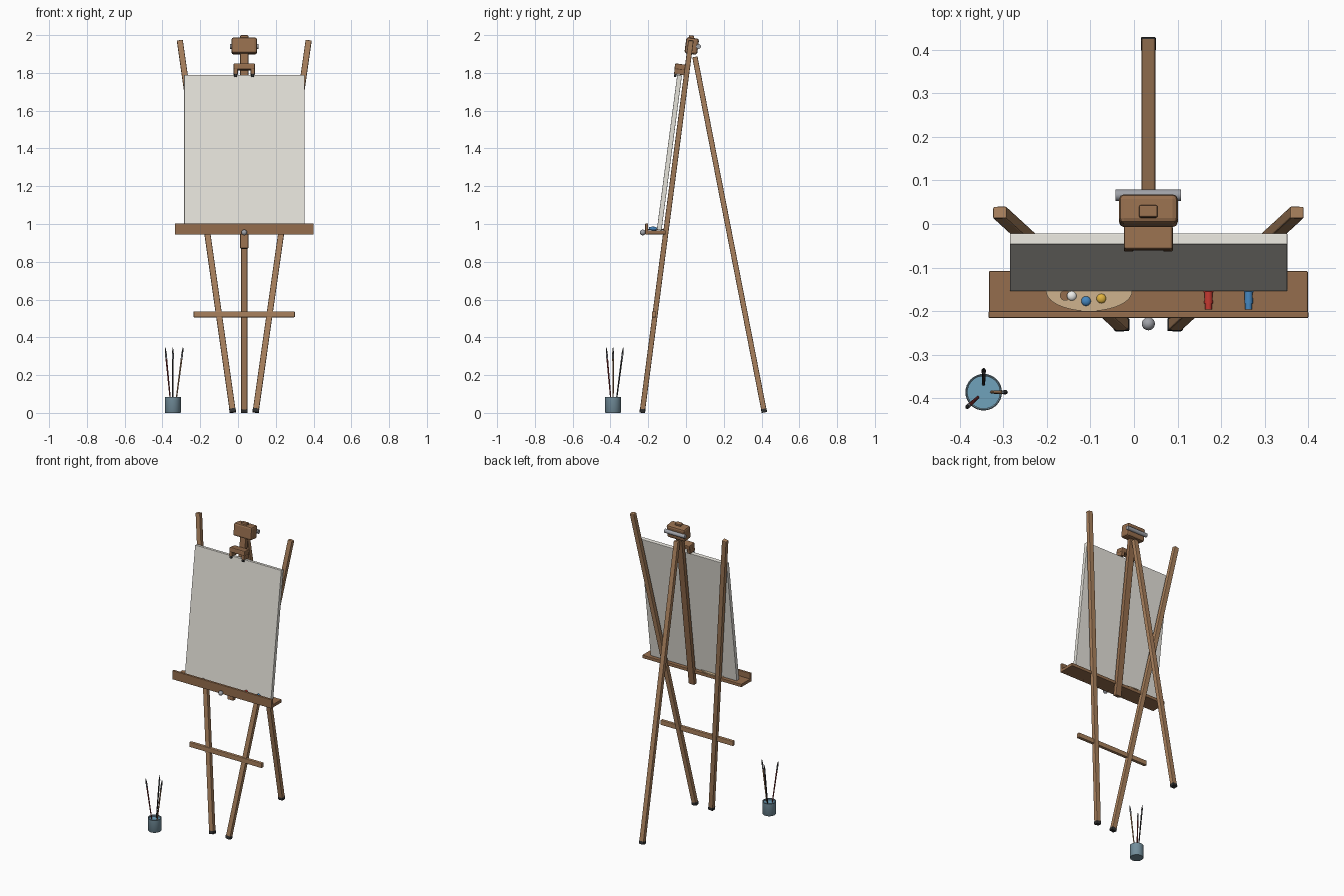
import bpy, math
from mathutils import Vector, Matrix

if "Cube" in bpy.data.objects:
    bpy.data.objects.remove(bpy.data.objects["Cube"])

CX = 0.033                      # centre line of the easel


def mat(name, *rgb):
    m = bpy.data.materials.new(name)
    m.diffuse_color = (*rgb, 1)
    m.use_nodes = True
    m.node_tree.nodes["Principled BSDF"].inputs["Base Color"].default_value = m.diffuse_color
    return m


WOOD = mat("wood", 0.40, 0.22, 0.11)
DARK_WOOD = mat("dark_wood", 0.30, 0.155, 0.075)
RUBBER = mat("rubber", 0.03, 0.03, 0.03)
METAL = mat("metal", 0.35, 0.36, 0.39)
CLOTH = mat("canvas_cloth", 0.78, 0.76, 0.70)
GLASS = mat("jar_glass", 0.17, 0.27, 0.33)
WATER = mat("water", 0.16, 0.36, 0.50)
PALE = mat("pale_wood", 0.62, 0.45, 0.27)
RED = mat("red", 0.55, 0.04, 0.03)
BLUE = mat("blue", 0.06, 0.24, 0.52)
YELLOW = mat("yellow", 0.75, 0.45, 0.05)
WHITE = mat("white", 0.85, 0.85, 0.82)
MAROON = mat("maroon", 0.22, 0.03, 0.03)


def frame(p, q):
    """Matrix at the middle of p-q, z along it and x kept sideways."""
    p, q = Vector(p), Vector(q)
    z = (q - p).normalized()
    x = Vector((1, 0, 0))
    x = (x - z * x.dot(z)).normalized() if abs(z.x) < 0.99 else Vector((0, 1, 0))
    m = Matrix((x, z.cross(x), z)).transposed().to_4x4()
    m.translation = (p + q) / 2
    return m, (q - p).length


def finish(ob, name, material, smooth=False):
    ob.name = name
    ob.data.materials.append(material)
    if smooth:
        bpy.ops.object.shade_smooth_by_angle(angle=math.radians(40))
    return ob


def beam(name, p, q, w, t, material, bevel=0.004):
    m, length = frame(p, q)
    bpy.ops.mesh.primitive_cube_add(size=1)
    ob = bpy.context.object
    ob.data.transform(Matrix.Diagonal((w, t, length, 1)))
    ob.matrix_world = m
    if bevel:
        b = ob.modifiers.new("bevel", 'BEVEL')
        b.width, b.segments = bevel, 2
    return finish(ob, name, material)


def rod(name, p, q, r1, r2, material, sides=20):
    m, length = frame(p, q)
    bpy.ops.mesh.primitive_cone_add(vertices=sides, radius1=r1, radius2=r2, depth=length)
    ob = bpy.context.object
    ob.matrix_world = m
    return finish(ob, name, material, True)


def ball(name, loc, r, material, squash=1):
    bpy.ops.mesh.primitive_uv_sphere_add(segments=20, ring_count=12, radius=r, location=loc)
    ob = bpy.context.object
    ob.scale.z = squash
    return finish(ob, name, material, True)


def lean(z, off=0.0, x=CX):
    """Point on the leaning front plane at height z."""
    return Vector((x, -0.232 + 0.131 * z + off, z))


def leg(name, foot, top):
    foot, top = Vector(foot), Vector(top)
    beam(name, foot.lerp(top, 0.004), top, 0.032, 0.028, WOOD)
    beam(name + "_rubber_foot", foot, foot.lerp(top, 0.011), 0.034, 0.030, RUBBER, 0.003)


# Legs and crossbar
for side, s in (("left", -1), ("right", 1)):
    leg("front_leg_" + side, lean(0.002, x=CX + s * 0.06), lean(1.972, x=CX + s * 0.341))
leg("back_leg", (CX, 0.415, 0.002), (CX, 0.047, 1.885))
beam("crossbar", lean(0.522, -0.006, -0.235), lean(0.522, -0.006, 0.301), 0.022, 0.032, WOOD)

# Mast, head block and hinge pin
beam("mast", lean(0.87), lean(1.998), 0.043, 0.028, DARK_WOOD)
beam("head_block", lean(1.90, 0.008), lean(1.985, 0.008), 0.135, 0.068, DARK_WOOD, 0.012)
rod("hinge_pin", (CX - 0.075, 0.066, 1.94), (CX + 0.075, 0.066, 1.94), 0.013, 0.013, METAL)

# Sliding clamp holding the canvas
beam("clamp_bar", lean(1.816, -0.040), lean(1.847, -0.040), 0.112, 0.055, DARK_WOOD, 0.005)
for side, s in (("left", -1), ("right", 1)):
    x = CX + s * 0.045
    beam("clamp_jaw_" + side, lean(1.791, -0.040, x), lean(1.82, -0.040, x), 0.022, 0.053, DARK_WOOD, 0.003)
    beam("clamp_pad_" + side, lean(1.778, -0.059, x), lean(1.81, -0.059, x), 0.016, 0.012, RUBBER, 0.003)

# Stretched canvas
beam("canvas", (0.0335, -0.142, 0.968), (0.0335, -0.034, 1.788), 0.637, 0.025, CLOTH, 0.002)

# Tray with front lip and tightening knob
beam("tray_shelf", (CX, -0.1595, 0.945), (CX, -0.1595, 0.966), 0.732, 0.103, DARK_WOOD, 0.003)
beam("tray_lip", (CX, -0.208, 0.944), (CX, -0.208, 1.003), 0.734, 0.016, DARK_WOOD, 0.003)
rod("knob_shaft", (CX, -0.225, 0.955), (CX, -0.12, 0.955), 0.006, 0.006, METAL)
ball("knob", (CX, -0.229, 0.955), 0.015, METAL)

# Palette: filled outline with a thumb hole
cu = bpy.data.curves.new("palette", 'CURVE')
cu.dimensions, cu.fill_mode, cu.extrude = '2D', 'BOTH', 0.003
for cx, cy, rx, ry in ((0, 0, 0.099, 0.046), (-0.055, -0.010, 0.011, 0.011)):
    sp = cu.splines.new('POLY')
    sp.points.add(39)
    sp.use_cyclic_u = True
    for i, pt in enumerate(sp.points):
        a = i * math.tau / 40
        pt.co = (cx + rx * math.cos(a), cy + ry * math.sin(a), 0, 1)
palette = bpy.data.objects.new("palette", cu)
palette.location = (-0.103, -0.154, 0.970)
bpy.context.collection.objects.link(palette)
cu.materials.append(PALE)
for name, x, y, m in (("white", -0.143, -0.165, WHITE), ("blue", -0.11, -0.177, BLUE),
                      ("yellow", -0.075, -0.171, YELLOW)):
    ball("paint_blob_" + name, (x, y, 0.974), 0.011, m, 0.7)

# Paint tubes lying in the tray
for name, x, m in (("red", 0.171, RED), ("blue", 0.263, BLUE)):
    z = 0.976
    rod("paint_tube_" + name, (x, -0.183, z), (x, -0.155, z), 0.010, 0.009, m)
    beam("tube_crimp_" + name, (x, -0.157, z), (x, -0.150, z), 0.022, 0.005, m, 0)
    rod("tube_cap_" + name, (x, -0.196, z), (x, -0.182, z), 0.008, 0.008, m, 12)

# Water jar: spun wall profile, with water inside
JX, JY = -0.345, -0.386
profile = [(0, 0), (0.040, 0), (0.042, 0.003), (0.042, 0.083), (0.040, 0.085),
           (0.037, 0.083), (0.037, 0.006), (0, 0.006)]
N = 32
verts = [(r * math.cos(k * math.tau / N), r * math.sin(k * math.tau / N), z)
         for k in range(N) for r, z in profile]
P = len(profile)
faces = [(k * P + i, (k + 1) % N * P + i, (k + 1) % N * P + i + 1, k * P + i + 1)
         for k in range(N) for i in range(P - 1)]
me = bpy.data.meshes.new("jar")
me.from_pydata(verts, [], faces)
jar = bpy.data.objects.new("jar", me)
jar.location = (JX, JY, 0)
bpy.context.collection.objects.link(jar)
bpy.ops.object.select_all(action='DESELECT')
jar.select_set(True)
bpy.context.view_layer.objects.active = jar
bpy.ops.object.mode_set(mode='EDIT')
bpy.ops.mesh.select_all(action='SELECT')
bpy.ops.mesh.remove_doubles(threshold=0.0001)
bpy.ops.mesh.normals_make_consistent(inside=False)
bpy.ops.object.mode_set(mode='OBJECT')
finish(jar, "jar", GLASS, True)
rod("jar_water", (JX, JY, 0.005), (JX, JY, 0.074), 0.0372, 0.0372, WATER, 32)

# Three brushes fanning out of the jar
for name, deg, m in (("red", 222, MAROON), ("black", 90, RUBBER), ("brown", 0, WOOD)):
    d = Vector((math.cos(math.radians(deg)), math.sin(math.radians(deg)), 0))
    base = Vector((JX, JY, 0.01)) + d * 0.010
    tip = Vector((JX, JY, 0.345)) + d * 0.054
    a, b = base.lerp(tip, 0.82), base.lerp(tip, 0.91)
    rod("brush_handle_" + name, base, a, 0.003, 0.0045, m, 12)
    rod("brush_ferrule_" + name, a, b, 0.005, 0.005, METAL, 12)
    rod("brush_bristles_" + name, b, tip, 0.005, 0.0015, RUBBER, 12)
